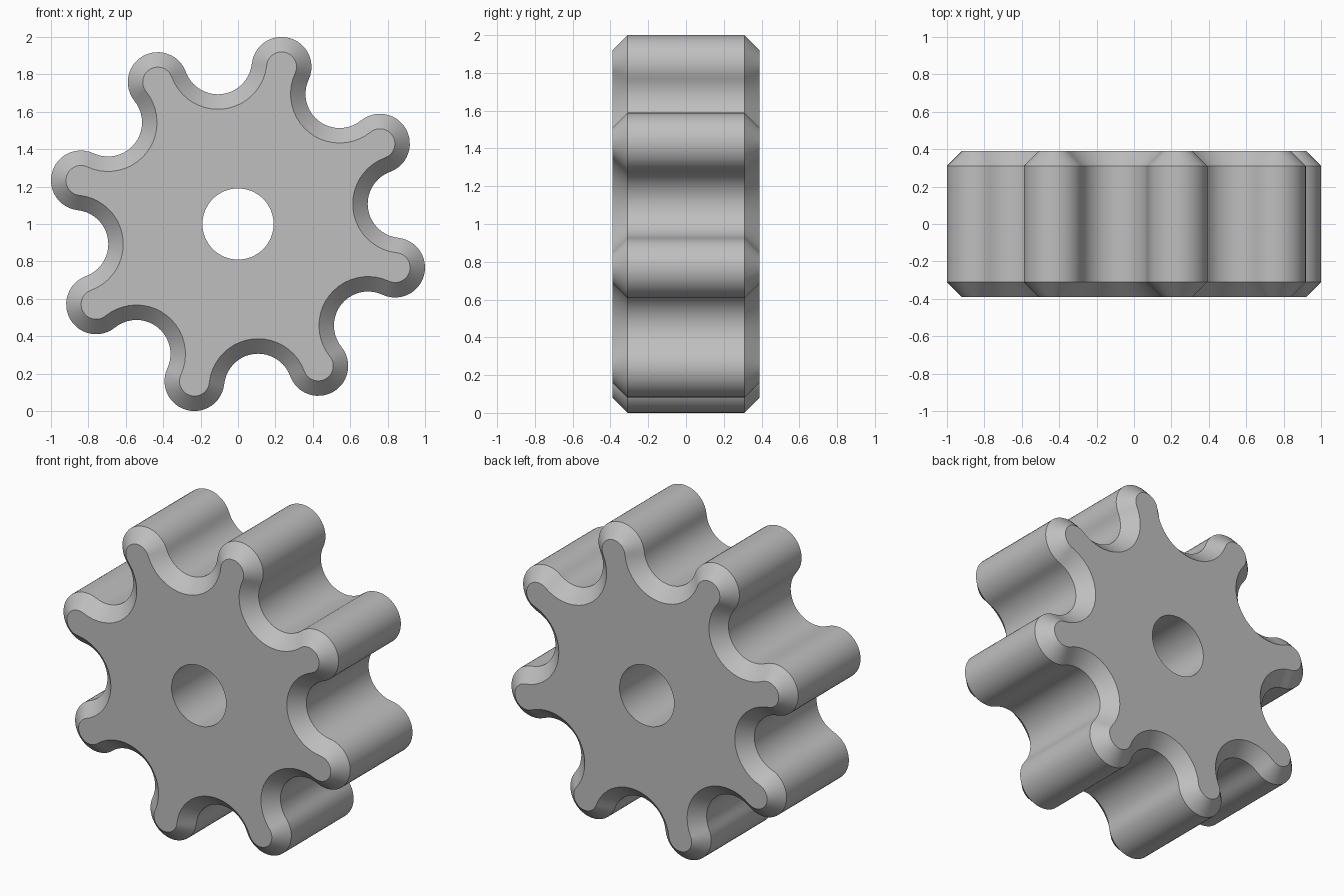
import bpy, bmesh
from math import pi, sin, cos, atan2, radians
from mathutils import Vector

if "Cube" in bpy.data.objects:
    bpy.data.objects.remove(bpy.data.objects["Cube"])

TEETH, PHASE = 8, radians(29.5)
TIP_DIST, TIP_R, ROOT = 0.8717, 0.16, 0.70    # tooth tip arc and valley floor
HALF, CHAMFER, BORE = 0.39, 0.08, 0.19
HALF_STEP = pi / TEETH

# Valley arc tangent to both neighbouring tip arcs
c = cos(HALF_STEP)
VALLEY_R = ((TIP_DIST**2 + ROOT**2 - 2 * TIP_DIST * ROOT * c - TIP_R**2)
            / (2 * (TIP_R + TIP_DIST * c - ROOT)))
VALLEY_DIST = ROOT + VALLEY_R


def arc(dist, at, radius, start, end, steps):
    """Points on an arc whose centre is at polar position (dist, at)."""
    pts = []
    for i in range(steps):
        a = start + (end - start) * i / steps
        pts.append((dist * cos(at) + radius * cos(a),
                    dist * sin(at) + radius * sin(a)))
    return pts


def gear_outline(inset):
    phi = atan2(VALLEY_DIST * sin(HALF_STEP), VALLEY_DIST * c - TIP_DIST)
    pts = []
    for k in range(TEETH):
        a = PHASE + 2 * HALF_STEP * k
        pts += arc(TIP_DIST, a, TIP_R - inset, a - phi, a + phi, 24)
        pts += arc(VALLEY_DIST, a + HALF_STEP, VALLEY_R + inset,
                   a + phi + pi, a + 2 * HALF_STEP - phi + pi, 20)
    return pts


def add_ring(bm, pts, y):
    return [bm.verts.new((x, y, z + 1)) for x, z in pts]


def bridge(bm, a, b):
    for i in range(len(a)):
        j = (i + 1) % len(a)
        bm.faces.new((a[i], a[j], b[j], b[i]))


def loop_edges(bm, ring):
    return [bm.edges.get((ring[i - 1], ring[i])) for i in range(len(ring))]


bm = bmesh.new()

# Toothed rim with chamfered ends
inner, outer = gear_outline(CHAMFER), gear_outline(0)
rim = [add_ring(bm, p, y) for p, y in (
    (inner, -HALF), (outer, -HALF + CHAMFER),
    (outer, HALF - CHAMFER), (inner, HALF))]
for a, b in zip(rim, rim[1:]):
    bridge(bm, a, b)

# Axle bore
circle = arc(0, 0, BORE, 0, 2 * pi, 64)
bore = [add_ring(bm, circle, y) for y in (-HALF, HALF)]
bridge(bm, bore[0], bore[1])

# Flat end faces around the bore
for r, h, side in ((rim[0], bore[0], -1), (rim[-1], bore[1], 1)):
    bmesh.ops.triangle_fill(bm, use_beauty=True, normal=Vector((0, side, 0)),
                            edges=loop_edges(bm, r) + loop_edges(bm, h))
bmesh.ops.recalc_face_normals(bm, faces=bm.faces)

mesh = bpy.data.meshes.new("gear_wheel")
bm.to_mesh(mesh)
bm.free()
gear = bpy.data.objects.new("gear_wheel", mesh)
bpy.context.collection.objects.link(gear)

# Plain grey
grey = bpy.data.materials.new("plain_grey")
grey.use_nodes = True
colour = (0.52, 0.52, 0.52, 1)
grey.diffuse_color = colour
grey.node_tree.nodes["Principled BSDF"].inputs["Base Color"].default_value = colour
mesh.materials.append(grey)

bpy.ops.object.select_all(action="DESELECT")
gear.select_set(True)
bpy.context.view_layer.objects.active = gear
bpy.ops.object.shade_smooth_by_angle(angle=radians(30))
